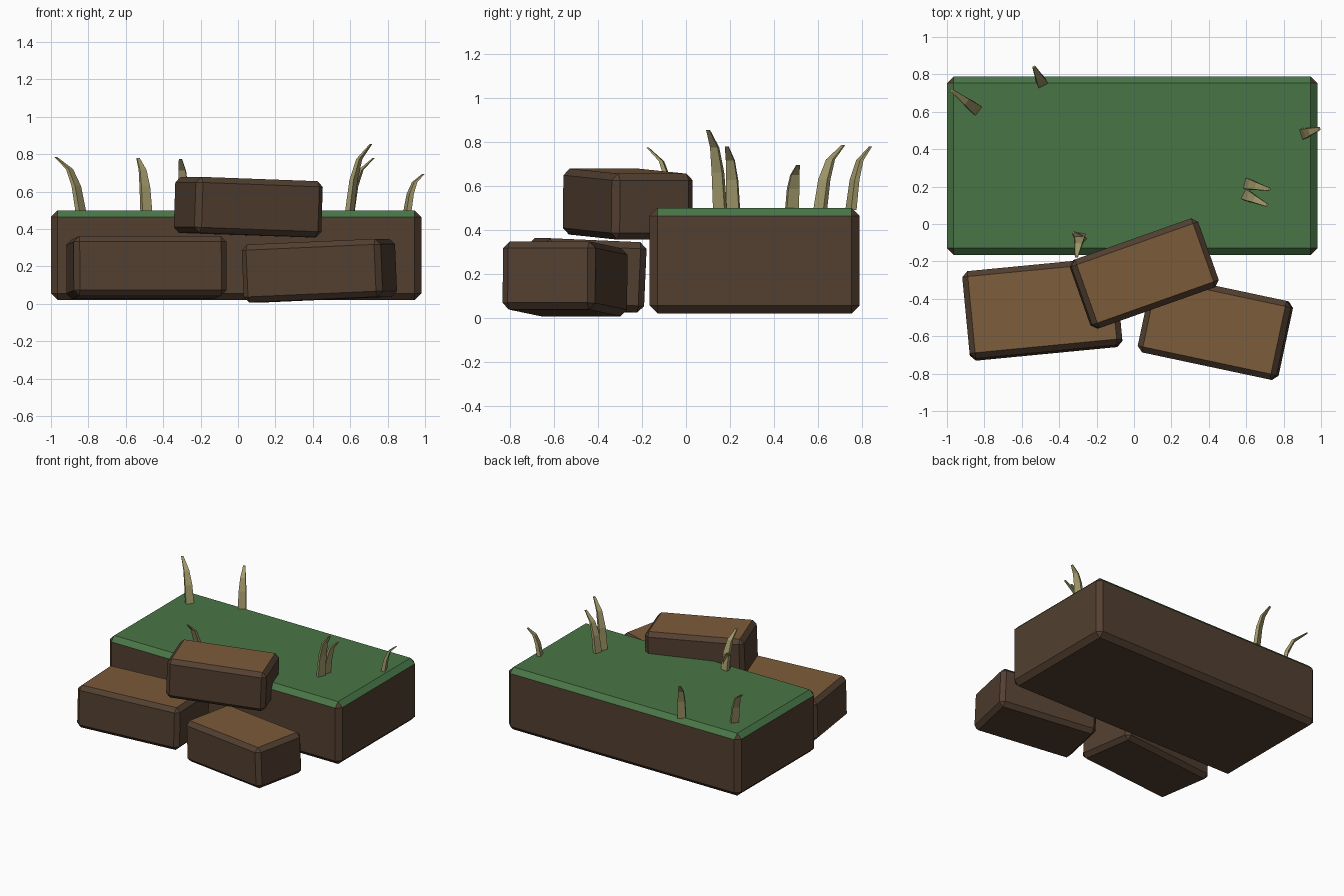
import bpy, bmesh
from math import radians
from mathutils import Vector, Euler

if "Cube" in bpy.data.objects:
    bpy.data.objects.remove(bpy.data.objects["Cube"], do_unlink=True)


def material(name, rgb):
    mat = bpy.data.materials.new(name)
    mat.use_nodes = True
    mat.diffuse_color = (*rgb, 1)
    mat.node_tree.nodes["Principled BSDF"].inputs["Base Color"].default_value = (*rgb, 1)
    return mat


DARK = material("dark_earth", (0.085, 0.05, 0.03))
BROWN = material("brown_earth", (0.20, 0.105, 0.042))
GREEN = material("grass_green", (0.066, 0.18, 0.062))
OLIVE = material("dry_blade", (0.36, 0.32, 0.145))


def add_object(name, bm, mats):
    bmesh.ops.recalc_face_normals(bm, faces=bm.faces)
    mesh = bpy.data.meshes.new(name)
    bm.to_mesh(mesh)
    bm.free()
    for mat in mats:
        mesh.materials.append(mat)
    obj = bpy.data.objects.new(name, mesh)
    bpy.context.collection.objects.link(obj)
    return obj


def block(name, centre, size, turn, bevel, top_mat, top_limit):
    """Chamfered box whose upward faces take the top colour."""
    bm = bmesh.new()
    bmesh.ops.create_cube(bm, size=1)
    bmesh.ops.scale(bm, vec=size, verts=bm.verts)
    bmesh.ops.bevel(bm, geom=bm.edges[:], offset=bevel, segments=1,
                    affect='EDGES', profile=0.5)
    bm.normal_update()
    for face in bm.faces:
        face.material_index = int(face.normal.z > top_limit)
    obj = add_object(name, bm, [DARK, top_mat])
    obj.location = centre
    obj.rotation_euler = Euler([radians(a) for a in turn])


def blade(name, base, tip):
    """Tapered blade that curves over towards its tip."""
    base, tip = Vector(base), Vector(tip)
    lean = Vector((tip.x - base.x, tip.y - base.y, 0))
    out = lean.normalized()
    side = Vector((-out.y, out.x, 0))
    bm = bmesh.new()
    rings = []
    # height share, lean share, half width, half thickness
    for h, l, w, t in ((0, 0, .029, .014), (.47, .18, .026, .012),
                       (.78, .45, .019, .009), (1, 1, .008, .004)):
        mid = base + lean * l + Vector((0, 0, (tip.z - base.z) * h))
        rings.append([bm.verts.new(mid + side * w * a + out * t * b)
                      for a, b in ((-1, -1), (1, -1), (1, 1), (-1, 1))])
    for low, high in zip(rings, rings[1:]):
        for i in range(4):
            j = (i + 1) % 4
            bm.faces.new((low[i], low[j], high[j], high[i]))
    bm.faces.new(rings[0])
    bm.faces.new(rings[-1])
    add_object(name, bm, [OLIVE])


# Large turf-covered block, with its upper chamfer also green
block("turf_block", (-.01, .312, .26), (1.98, .955, .48), (0, 0, 0), .036, GREEN, .65)

# Loose earth bricks in front
block("left_brick_low", (.435, -.55, .177), (.76, .43, .31), (0, -2.5, -12), .03, BROWN, .95)
block("right_brick_low", (-.49, -.455, .193), (.82, .47, .32), (-2.5, 0, 5.5), .03, BROWN, .95)
block("stacked_brick", (.055, -.265, .517), (.72, .39, .30), (0, 2, 19.5), .03, BROWN, .95)

# Grass blades
FOOT = .49
for i, (x, y, tip) in enumerate((
        (-.84, .61, (-.975, .715, .785)),
        (-.49, .75, (-.535, .84, .78)),
        (-.29, -.06, (-.308, -.175, .775)),
        (-.28, -.09, (-.325, -.045, .64)),
        (.597, .155, (.712, .1, .855)),
        (.603, .215, (.725, .185, .78)),
        (.905, .482, (.992, .51, .695)))):
    blade("grass_blade_%d" % (i + 1), (x, y, FOOT), tip)
